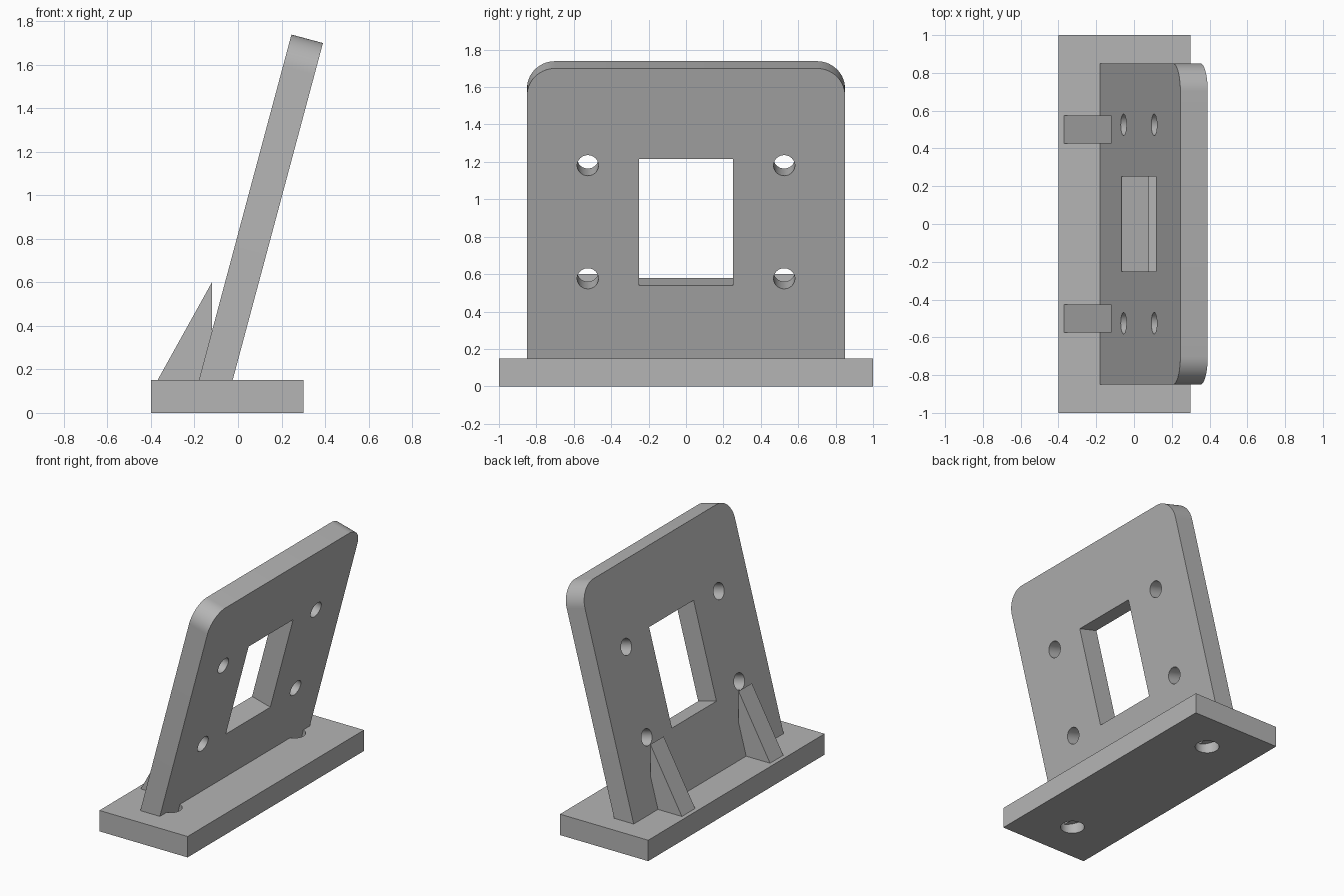
import bpy
import bmesh
import math
from mathutils import Matrix, Vector

TILT = math.radians(15)
PLATE = Matrix.Translation((0.098, 0, 0.898)) @ Matrix.Rotation(TILT, 4, 'Y')

old = bpy.data.objects.get("Cube")
if old:
    bpy.data.objects.remove(old)

grey = bpy.data.materials.new("plain_grey")
grey.use_nodes = True
grey.diffuse_color = (0.46, 0.46, 0.46, 1)
bsdf = next(n for n in grey.node_tree.nodes if n.type == 'BSDF_PRINCIPLED')
bsdf.inputs["Base Color"].default_value = grey.diffuse_color


def make(name, bm, matrix=Matrix()):
    """Turn a bmesh into a grey object."""
    bmesh.ops.recalc_face_normals(bm, faces=bm.faces)
    mesh = bpy.data.meshes.new(name)
    bm.to_mesh(mesh)
    bm.free()
    mesh.materials.append(grey)
    obj = bpy.data.objects.new(name, mesh)
    obj.matrix_world = matrix
    bpy.context.collection.objects.link(obj)
    return obj


def box(size, centre=(0, 0, 0)):
    bm = bmesh.new()
    bmesh.ops.create_cube(bm, size=1)
    bmesh.ops.scale(bm, vec=size, verts=bm.verts)
    bmesh.ops.translate(bm, vec=centre, verts=bm.verts)
    return bm


def rod(radius, depth, matrix):
    bm = bmesh.new()
    bmesh.ops.create_cone(bm, cap_ends=True, segments=48, radius1=radius,
                          radius2=radius, depth=depth, matrix=matrix)
    return bm


def cut(obj, cutters):
    """Subtract the cutters, then discard them."""
    bpy.context.view_layer.objects.active = obj
    for cutter in cutters:
        cutter.hide_render = True
        mod = obj.modifiers.new("cut", 'BOOLEAN')
        mod.operation = 'DIFFERENCE'
        mod.solver = 'EXACT'
        mod.object = cutter
        bpy.ops.object.modifier_apply(modifier=mod.name)
        bpy.data.objects.remove(cutter)


def smooth(obj):
    bpy.ops.object.select_all(action='DESELECT')
    obj.select_set(True)
    bpy.context.view_layer.objects.active = obj
    bpy.ops.object.shade_smooth_by_angle(angle=math.radians(30))


# Base with two screw holes
base = make("base", box((0.7, 2, 0.15), (-0.05, 0, 0.075)))
cut(base, [make("screw_cutter", rod(0.08, 0.4, Matrix.Translation((-0.05, y, 0.075))))
           for y in (-0.7, 0.7)])
smooth(base)

# Tilted plate with rounded top corners
bm = box((0.15, 1.7, 1.7))
corners = [e for e in bm.edges if all(v.co.z > 0 for v in e.verts)
           and abs(e.verts[0].co.x - e.verts[1].co.x) > 0.1]
bmesh.ops.bevel(bm, geom=corners, offset=0.15, segments=14, profile=0.5, affect='EDGES')
plate = make("tilted_plate", bm, PLATE)

# Window and four bolt holes, square to the plate
cutters = [make("window_cutter", box((0.4, 0.505, 0.7)), PLATE)]
for y in (-0.525, 0.525):
    for z in (-0.313, 0.313):
        turn = Matrix.Translation((0, y, z)) @ Matrix.Rotation(math.pi / 2, 4, 'Y')
        cutters.append(make("bolt_cutter", rod(0.057, 0.4, turn), PLATE))
bpy.context.view_layer.update()
cut(plate, cutters)
smooth(plate)

# Triangular braces behind the plate
for side, y in (("right", -0.5), ("left", 0.5)):
    bm = bmesh.new()
    profile = [bm.verts.new((x, y - 0.075, z))
               for x, z in ((-0.37, 0.15), (-0.12, 0.15), (-0.12, 0.6))]
    face = bm.faces.new(profile)
    ext = bmesh.ops.extrude_face_region(bm, geom=[face])
    bmesh.ops.translate(bm, vec=Vector((0, 0.15, 0)),
                        verts=[v for v in ext["geom"] if isinstance(v, bmesh.types.BMVert)])
    make(side + "_brace", bm)
